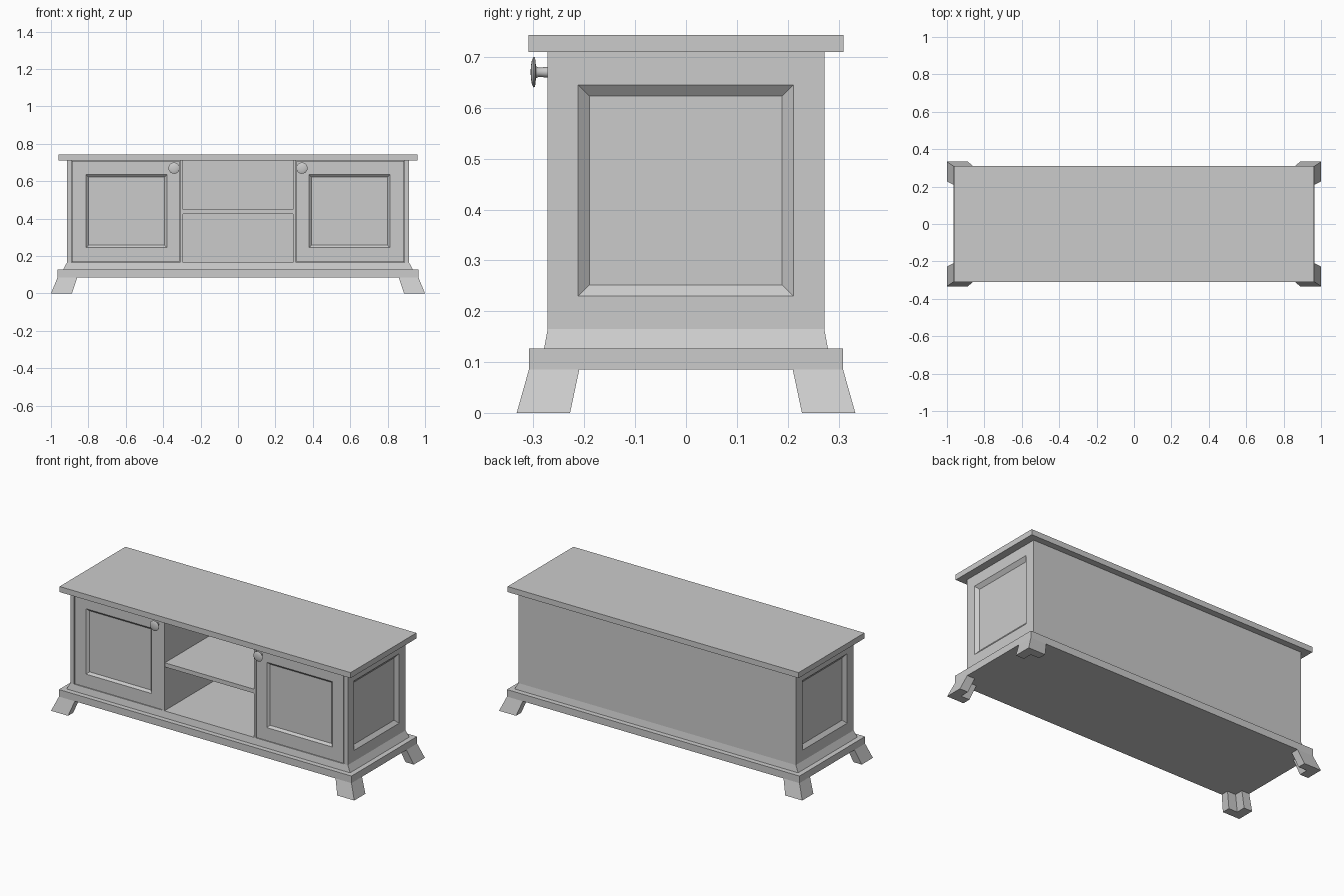
import bpy, bmesh, math
from mathutils import Vector

if "Cube" in bpy.data.objects:
    bpy.data.objects.remove(bpy.data.objects["Cube"])


def finish(name, bm):
    bmesh.ops.recalc_face_normals(bm, faces=bm.faces)
    me = bpy.data.meshes.new(name)
    bm.to_mesh(me)
    bm.free()
    ob = bpy.data.objects.new(name, me)
    bpy.context.collection.objects.link(ob)
    return ob


def loft(name, rings, cap_start=True):
    """Join equal-length rings of points and cap the ends."""
    bm = bmesh.new()
    vs = [[bm.verts.new(p) for p in r] for r in rings]
    n = len(rings[0])
    for a, b in zip(vs, vs[1:]):
        for i in range(n):
            j = (i + 1) % n
            bm.faces.new((a[i], a[j], b[j], b[i]))
    if cap_start:
        bm.faces.new(vs[0])
    bm.faces.new(vs[-1])
    return finish(name, bm)


def rect(u0, u1, v0, v1):
    return [(u0, v0), (u1, v0), (u1, v1), (u0, v1)]


def box(name, x0, x1, y0, y1, z0, z1):
    return loft(name, [[(x, y, z) for x, y in rect(x0, x1, y0, y1)] for z in (z0, z1)])


def panel(name, outer, inner, bevel, depth, thick, place):
    """Slab with a bevelled recess; place maps (u, v, depth) into space."""
    u0, u1, v0, v1 = inner
    sunk = (u0 + bevel, u1 - bevel, v0 + bevel, v1 - bevel)
    layers = [(outer, thick), (outer, 0), (inner, 0), (sunk, depth)]
    return loft(name, [[place(u, v, d) for u, v in rect(*r)] for r, d in layers])


def knob(name, x, z, y0):
    """Round stem and domed disc, revolved about the y axis."""
    prof = [(0.011, y0 + 0.003), (0.009, -0.290), (0.012, -0.295), (0.029, -0.297),
            (0.030, -0.300), (0.024, -0.303), (0.012, -0.305), (0.003, -0.3055)]
    n = 24
    ob = loft(name, [[(x + r * math.cos(2 * math.pi * i / n), y,
                       z + r * math.sin(2 * math.pi * i / n)) for i in range(n)]
                     for r, y in prof])
    bpy.context.view_layer.objects.active = ob
    ob.select_set(True)
    bpy.ops.object.shade_smooth_by_angle(angle=math.radians(40))
    ob.select_set(False)


# Top board, plinth and the sloped moulding above it
box("top_board", -0.96, 0.96, -0.31, 0.31, 0.71, 0.743)
box("plinth", -0.965, 0.965, -0.309, 0.309, 0.085, 0.127)
loft("base_moulding", [[(x, y, z) for x, y in rect(-hx, hx, -hy, hy)]
                       for hx, hy, z in ((0.935, 0.279, 0.127), (0.915, 0.272, 0.165))])

# Cabinet back and open centre shelf
box("back_panel", -0.89, 0.89, 0.25, 0.272, 0.165, 0.71)
box("centre_shelf", -0.295, 0.295, -0.268, 0.25, 0.425, 0.45)

# L-shaped foot outlines, top and bottom
foot_top = [(0.965, 0.309), (0.86, 0.309), (0.86, 0.262), (0.915, 0.262), (0.915, 0.21), (0.965, 0.21)]
foot_low = [(1.0, 0.333), (0.888, 0.333), (0.888, 0.284), (0.945, 0.284), (0.945, 0.228), (1.0, 0.228)]

for s, side in ((-1, "left"), (1, "right")):
    # Side wall with recessed panel
    panel(side + "_side", (-0.272, 0.272, 0.165, 0.71), (-0.212, 0.211, 0.23, 0.645),
          0.022, 0.018, 0.025, lambda u, v, d: (s * (0.915 - d), u, v))
    # Divider, door and knob
    xs = sorted((s * 0.295, s * 0.31))
    box(side + "_divider", xs[0], xs[1], -0.272, 0.25, 0.165, 0.71)
    panel(side + "_door", (0.313, 0.887, 0.168, 0.707), (0.38, 0.812, 0.245, 0.635),
          0.013, 0.012, 0.022, lambda u, v, d: (s * u, -0.271 + d, v))
    knob(side + "_knob", s * 0.342, 0.67, -0.271)
    # Splayed bracket feet
    for t, end in ((-1, "front"), (1, "back")):
        loft(f"{end}_{side}_foot", [[(s * x, t * y, z) for x, y in ring]
                                    for ring, z in ((foot_low, 0.0), (foot_top, 0.085))])
